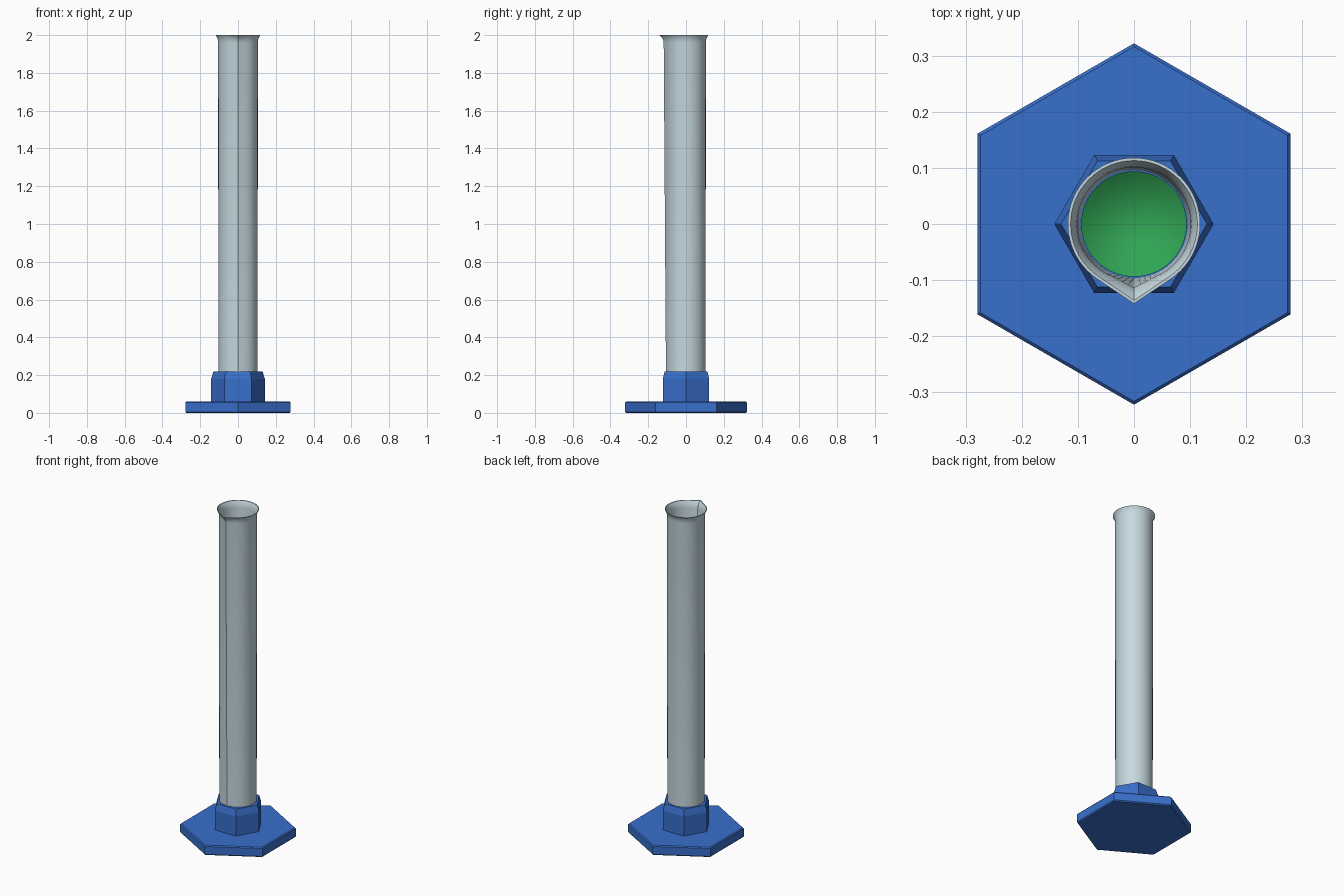
import bpy, bmesh
from math import sin, cos, pi, acos, radians

cube = bpy.data.objects.get("Cube")
if cube:
    bpy.data.objects.remove(cube, do_unlink=True)


def material(name, rgb):
    mat = bpy.data.materials.new(name)
    mat.use_nodes = True
    mat.diffuse_color = (*rgb, 1)
    mat.node_tree.nodes["Principled BSDF"].inputs["Base Color"].default_value = (*rgb, 1)
    return mat


def loft(name, mat, rings, sides, start=-pi / 2, smooth=False, hollow=False):
    """Stack rings of (height, radius, reach of the pouring lip at the front)."""
    bm = bmesh.new()
    loops = []
    for z, r, reach in rings:
        spread = acos(r / reach)
        loop = []
        for i in range(sides):
            turn = 2 * pi * i / sides
            off = min(turn, 2 * pi - turn)
            rad = r / cos(max(0, spread - off))   # lip sides run tangent to the ring
            a = start + turn
            loop.append(bm.verts.new((rad * cos(a), rad * sin(a), z)))
        loops.append(loop)
    pairs = list(zip(loops, loops[1:]))
    if hollow:
        pairs.append((loops[-1], loops[0]))
    else:
        bm.faces.new(loops[0][::-1])
        bm.faces.new(loops[-1])
    for lower, upper in pairs:
        for i in range(sides):
            j = (i + 1) % sides
            bm.faces.new((lower[i], lower[j], upper[j], upper[i]))
    bmesh.ops.recalc_face_normals(bm, faces=bm.faces)
    for face in bm.faces:
        face.smooth = smooth
    mesh = bpy.data.meshes.new(name)
    bm.to_mesh(mesh)
    bm.free()
    if smooth:
        mesh.set_sharp_from_angle(angle=radians(35))
    mesh.materials.append(mat)
    obj = bpy.data.objects.new(name, mesh)
    bpy.context.collection.objects.link(obj)
    return obj


def round_rings(pairs):
    return [(z, r, r) for z, r in pairs]


blue = material("blue plastic", (0.04, 0.16, 0.6))
glass = material("pale glass", (0.56, 0.69, 0.74))
green = material("green liquid", (0.03, 0.38, 0.09))

# Hexagonal foot with points to front and back
loft("foot", blue, round_rings([(0, 0.316), (0.006, 0.322), (0.054, 0.322), (0.06, 0.316)]), 6)

# Hexagonal collar with points to the sides
loft("collar", blue, round_rings([(0.058, 0.142), (0.18, 0.142), (0.22, 0.13)]), 6, start=0)

# Hollow tube: up the outside, over the flared rim and down the inside
loft("tube", glass, [
    (0.2, 0.104, 0.106), (1.96, 0.105, 0.118), (1.975, 0.107, 0.121),
    (1.99, 0.112, 0.131), (2.0, 0.118, 0.142), (2.0, 0.113, 0.136),
    (1.99, 0.108, 0.125), (1.975, 0.103, 0.117), (1.96, 0.101, 0.113),
    (0.2, 0.096, 0.097)], 64, smooth=True, hollow=True)

# Liquid with a dished surface
level, radius, dip = 1.0, 0.094, 0.036
dish = [(level - dip * (1 - (k / 8) ** 2), radius * k / 8) for k in range(8, 0, -1)]
loft("liquid", green, round_rings([(0.21, radius)] + dish), 64, smooth=True)
